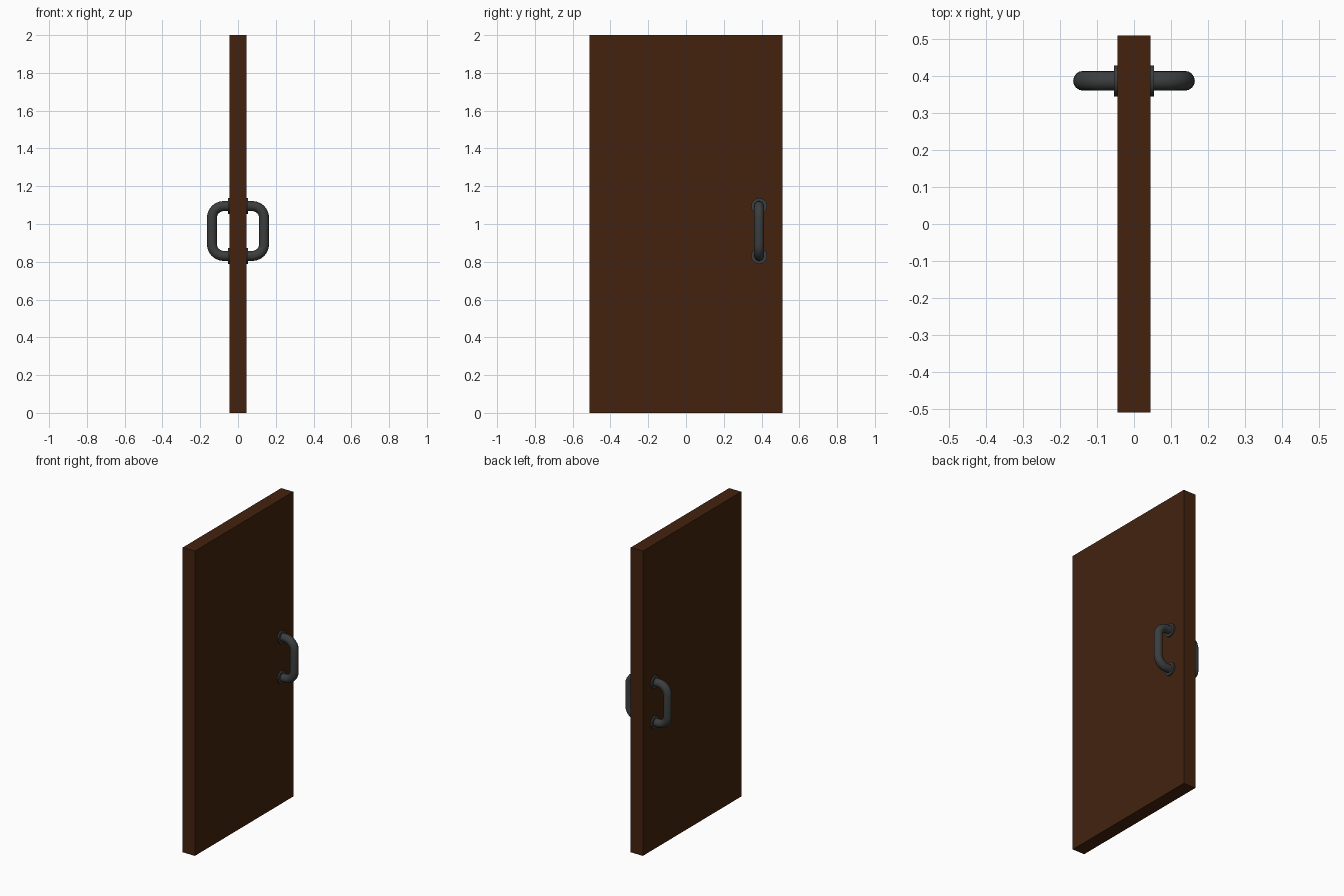
import bpy, math

if "Cube" in bpy.data.objects:
    bpy.data.objects.remove(bpy.data.objects["Cube"])

def material(name, rgb):
    m = bpy.data.materials.new(name)
    m.diffuse_color = (*rgb, 1)
    m.use_nodes = True
    m.node_tree.nodes["Principled BSDF"].inputs["Base Color"].default_value = m.diffuse_color
    return m

wood = material("dark_wood", (0.056, 0.0165, 0.0045))
metal = material("dark_metal", (0.045, 0.047, 0.048))

Y, Z = 0.387, 0.963      # handle centre
HALF = 0.132             # half height of handle centreline
REACH, FACE = 0.138, 0.044
BEND = 0.062             # centreline corner radius

# Door slab
bpy.ops.mesh.primitive_cube_add(size=1, location=(0, 0, 1))
door = bpy.context.object
door.name = "door_panel"
door.scale = (2 * FACE, 1.02, 2)
bpy.ops.object.transform_apply(location=False, rotation=False, scale=True)
door.data.materials.append(wood)

def handle(side, label):
    # Bent tube: stub, rounded corner, grip, rounded corner, stub
    pts = [(FACE - 0.01, HALF)]
    for i in range(7):
        a = math.pi / 2 * (1 - i / 6)
        pts.append((REACH - BEND + BEND * math.cos(a), HALF - BEND + BEND * math.sin(a)))
    pts += [(x, -z) for x, z in reversed(pts)]
    cu = bpy.data.curves.new("handle_path", 'CURVE')
    cu.dimensions = '3D'
    cu.bevel_depth = 0.0265
    cu.bevel_resolution = 6
    cu.use_fill_caps = True
    sp = cu.splines.new('POLY')
    sp.points.add(len(pts) - 1)
    for p, (x, z) in zip(sp.points, pts):
        p.co = (side * x, Y, Z + z, 1)
    ob = bpy.data.objects.new(label + "_pull_handle", cu)
    bpy.context.collection.objects.link(ob)
    bpy.ops.object.select_all(action='DESELECT')
    ob.select_set(True)
    bpy.context.view_layer.objects.active = ob
    bpy.ops.object.convert(target='MESH')
    ob = bpy.context.object
    ob.data.materials.clear()
    ob.data.materials.append(metal)
    bpy.ops.object.shade_smooth_by_angle(angle=math.radians(40))

    # Round mounting plates
    for end, s in (("upper", 1), ("lower", -1)):
        bpy.ops.mesh.primitive_cylinder_add(
            vertices=32, radius=0.042, depth=0.0145,
            location=(side * 0.04625, Y, Z + s * HALF), rotation=(0, math.pi / 2, 0))
        plate = bpy.context.object
        plate.name = f"{label}_{end}_mounting_plate"
        plate.data.materials.append(metal)
        bpy.ops.object.shade_smooth_by_angle(angle=math.radians(40))

handle(1, "right")
handle(-1, "left")
